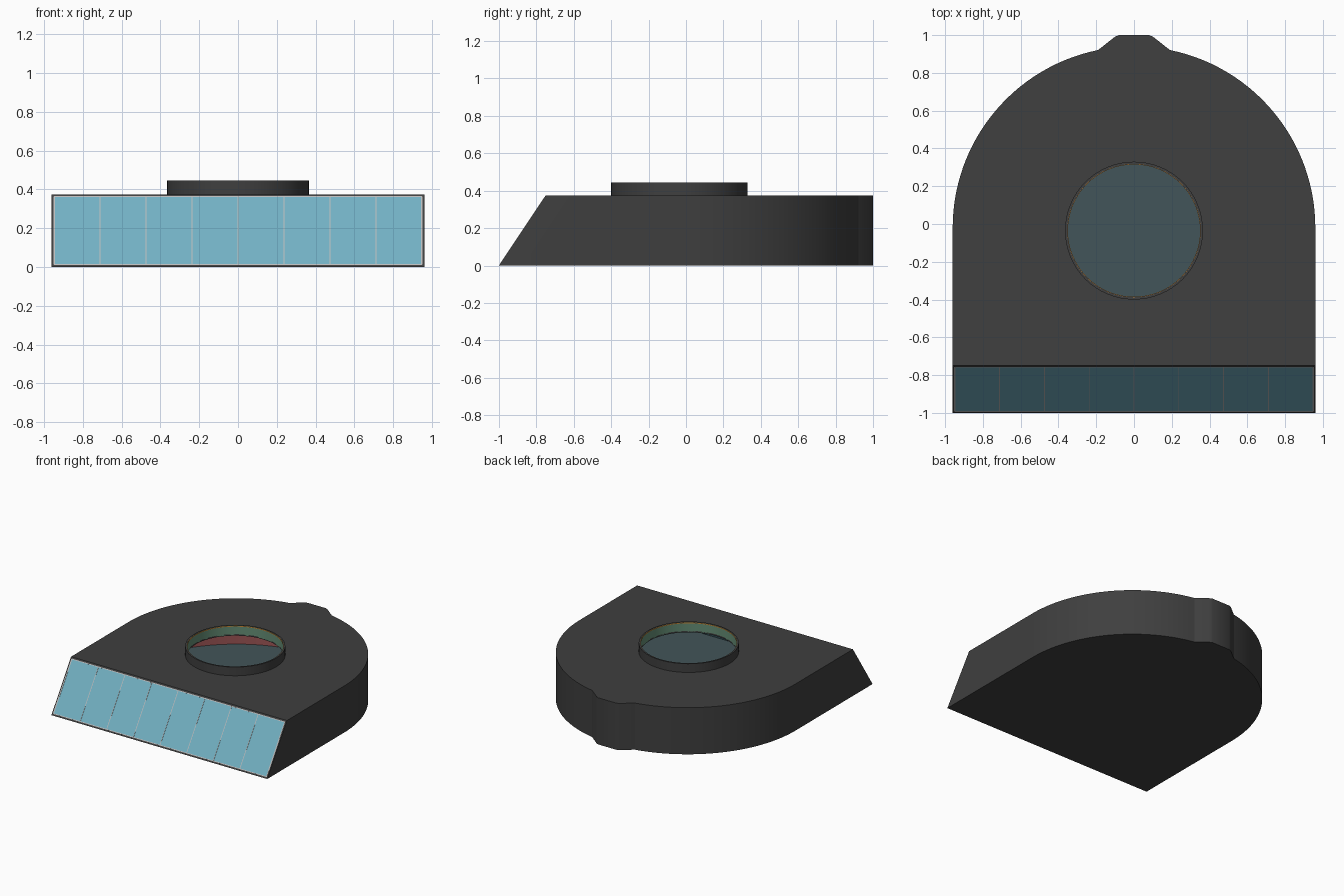
import bpy, bmesh, math
from mathutils import Vector

if "Cube" in bpy.data.objects:
    bpy.data.objects.remove(bpy.data.objects["Cube"])

H, W, CY, FRONT, SLOPE = 0.375, 0.96, -0.02, -1.0, 0.25
RING_Y, RING_R, RING_T, RING_TOP = -0.035, 0.365, 0.012, 0.445
T = 0.012


def mat(name, rgb):
    m = bpy.data.materials.new(name)
    m.diffuse_color = (*rgb, 1)
    m.use_nodes = True
    m.node_tree.nodes["Principled BSDF"].inputs["Base Color"].default_value = m.diffuse_color
    return m


dark = mat("dark_shell", (0.05, 0.05, 0.05))
glass = mat("window_glass", (0.17, 0.44, 0.55))
frame = mat("window_frame", (0.5, 0.5, 0.5))
floor = mat("floor_teal", (0.055, 0.09, 0.1))
green = mat("collar_green", (0.13, 0.27, 0.18))
red = mat("wall_red", (0.33, 0.09, 0.09))
orange = mat("trim_orange", (0.6, 0.25, 0.04))


def to_object(name, bm, *mats):
    bmesh.ops.recalc_face_normals(bm, faces=bm.faces)
    me = bpy.data.meshes.new(name)
    bm.to_mesh(me)
    bm.free()
    ob = bpy.data.objects.new(name, me)
    bpy.context.collection.objects.link(ob)
    for m in mats:
        me.materials.append(m)
    return ob


def loft(name, low, high, *mats):
    """Solid between two matching closed loops."""
    bm = bmesh.new()
    a = [bm.verts.new(p) for p in low]
    b = [bm.verts.new(p) for p in high]
    n = len(a)
    bm.faces.new(a)
    bm.faces.new(b)
    for i in range(n):
        j = (i + 1) % n
        bm.faces.new((a[i], a[j], b[j], b[i]))
    return to_object(name, bm, *mats)


def outline(z, inset=0.0, ahead=0.0):
    """Round-backed plan with a small rear tab and a front that leans back."""
    r = W - inset
    end = math.acos(0.19 / W)
    half = [(r, FRONT + SLOPE * z / H - ahead)]
    half += [(r * math.cos(end * i / 28), CY + r * math.sin(end * i / 28)) for i in range(29)]
    half += [(0.10, 0.992 - inset), (0.08, 1.0 - inset)]
    return [Vector((x, y, z)) for x, y in half] + [Vector((-x, y, z)) for x, y in reversed(half)]


def circle(r, z, n=64):
    return [Vector((r * math.cos(math.tau * i / n), RING_Y + r * math.sin(math.tau * i / n), z))
            for i in range(n)]


def tube(name, r_in, r_out, z0, z1, *mats):
    bm = bmesh.new()
    loops = [[bm.verts.new(p) for p in circle(r, z)]
             for r, z in ((r_out, z0), (r_out, z1), (r_in, z1), (r_in, z0))]
    n = len(loops[0])
    for k in range(4):
        a, b = loops[k], loops[(k + 1) % 4]
        for i in range(n):
            j = (i + 1) % n
            f = bm.faces.new((a[i], a[j], b[j], b[i]))
            f.material_index = 1 if k == 2 and len(mats) > 1 else 0
    return to_object(name, bm, *mats)


def smooth(ob):
    bpy.ops.object.select_all(action='DESELECT')
    ob.select_set(True)
    bpy.context.view_layer.objects.active = ob
    bpy.ops.object.shade_smooth_by_angle(angle=math.radians(25))


# Hollow body: open at the sloping front and under the collar
body = loft("body_shell", outline(0), outline(H), dark, floor, red)
cavity = loft("cavity_cutter", outline(T, T, 0.05), outline(H - T, T, 0.05), dark)
hole = loft("hole_cutter", circle(RING_R - RING_T, H - 0.1), circle(RING_R - RING_T, H + 0.1), dark)
bpy.context.view_layer.objects.active = body
for cutter in (cavity, hole):
    mod = body.modifiers.new("cut", 'BOOLEAN')
    mod.object = cutter
    mod.solver = 'EXACT'
    bpy.ops.object.modifier_apply(modifier=mod.name)
for cutter in (cavity, hole):
    bpy.data.objects.remove(cutter)

# Colour the floor and the inside wall
for p in body.data.polygons:
    c, n = p.center, p.normal
    p.material_index = 0
    if n.z > 0.9 and c.z < 0.05:
        p.material_index = 1
    elif abs(n.z) < 0.1 and n.x * c.x + n.y * (c.y - CY) < 0 and Vector((c.x, c.y - CY)).length > 0.5:
        p.material_index = 2
smooth(body)

# Round collar on the roof with a thin trim at its inner lip
smooth(tube("roof_collar", RING_R - RING_T, RING_R, H - T, RING_TOP, dark, green))
smooth(tube("collar_trim", RING_R - RING_T - 0.003, RING_R - RING_T, RING_TOP - 0.008, RING_TOP - 0.002, orange))

# Sloping front window
along = Vector((0, SLOPE, H))
inward = Vector((0, H, -SLOPE)).normalized()
base = Vector((0, FRONT, 0))


def slope_box(name, x0, x1, t0, t1, d0, d1, m):
    """Box lying in the front slope; t runs from sill to roof, d is depth."""
    corners = [(x0, t0), (x1, t0), (x1, t1), (x0, t1)]
    at = lambda d: [base + Vector((x, 0, 0)) + along * t + inward * d for x, t in corners]
    return loft(name, at(d0), at(d1), m)


X, PANES = 0.948, 8
LO, HI = 0.033, 0.967
step = 2 * X / PANES
for i in range(PANES):
    slope_box(f"window_pane_{i + 1}", -X + i * step, -X + (i + 1) * step, LO, HI, 0.0, 0.008, glass)
for i in range(1, PANES):
    x = -X + i * step
    slope_box(f"window_mullion_{i}", x - 0.0025, x + 0.0025, LO, HI, -0.001, 0.009, frame)
for name, t in (("window_sill", LO), ("window_head", HI)):
    slope_box(name, -X, X, t - 0.006, t + 0.006, -0.001, 0.009, frame)
for name, s in (("window_jamb_left", -1), ("window_jamb_right", 1)):
    slope_box(name, s * X - 0.004, s * X + 0.004, LO, HI, -0.001, 0.009, frame)
